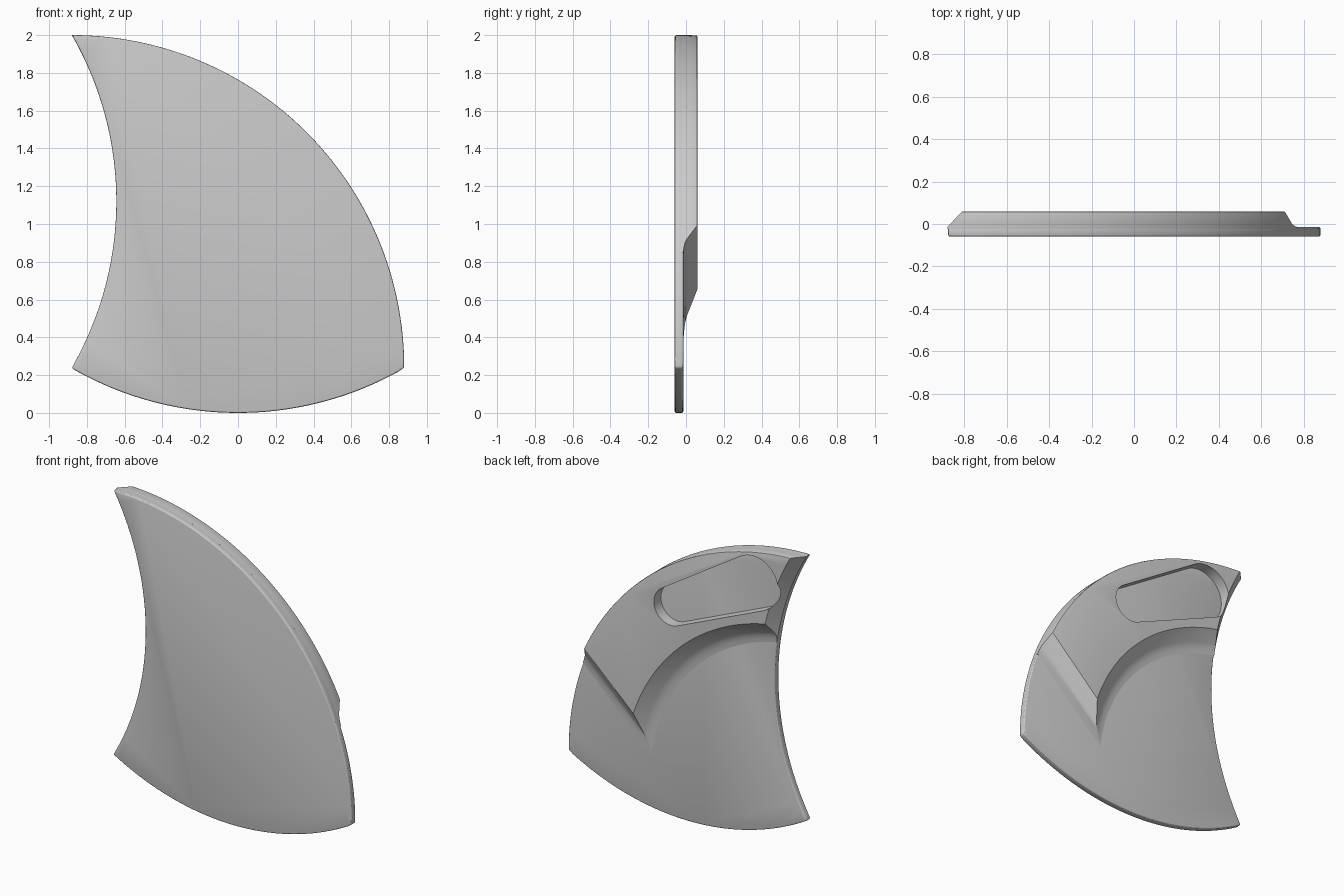
import bpy, bmesh
from math import sin, cos, acos, radians, pi, hypot, atan2

cube = bpy.data.objects.get("Cube")
if cube:
    bpy.data.objects.remove(cube)

R = 1.76                       # shared radius of the three outline arcs
CX, CZ = -0.88, 0.24           # lower left corner, centre of the outer arc
FRONT, DECK, BACK = -0.06, -0.014, 0.06

grey = bpy.data.materials.new("plain_grey")
grey.use_nodes = True
grey.diffuse_color = (0.6, 0.6, 0.6, 1)
grey.node_tree.nodes["Principled BSDF"].inputs["Base Color"].default_value = (0.6, 0.6, 0.6, 1)


def arc(cx, cz, r, a, b, n):
    """Points on an arc, angles in radians, both ends included."""
    return [(cx + r * cos(a + (b - a) * i / n), cz + r * sin(a + (b - a) * i / n))
            for i in range(n + 1)]


def loft(name, rings):
    """Closed solid through rings of (x, z) points, each at its own y."""
    bm = bmesh.new()
    loops = [[bm.verts.new((x, y, z)) for x, z in pts] for y, pts in rings]
    for low, high in zip(loops, loops[1:]):
        for i in range(len(low)):
            j = (i + 1) % len(low)
            bm.faces.new((low[i], low[j], high[j], high[i]))
    bm.faces.new(loops[0])
    bm.faces.new(loops[-1])
    bmesh.ops.recalc_face_normals(bm, faces=bm.faces)
    mesh = bpy.data.meshes.new(name)
    bm.to_mesh(mesh)
    bm.free()
    mesh.materials.append(grey)
    obj = bpy.data.objects.new(name, mesh)
    bpy.context.collection.objects.link(obj)
    return obj


def finish(obj, mod=None):
    """Apply the modifier and shade smooth, keeping crisp edges."""
    bpy.ops.object.select_all(action='DESELECT')
    obj.select_set(True)
    bpy.context.view_layer.objects.active = obj
    if mod:
        bpy.ops.object.modifier_apply(modifier=mod.name)
    bpy.ops.object.shade_smooth_by_angle(angle=radians(25))


# Thin plate: outer arc, concave left arc and bottom arc
bottom = acos(0.5)
outline = (arc(CX, CZ, R, 0, pi / 2, 72)[:-1]
           + arc(CX - R * cos(pi / 6), 1.12, R, pi / 6, -pi / 6, 48)[:-1]
           + arc(0, R, R, -pi / 2 - pi / 6, -pi / 2 + pi / 6, 48)[:-1])
plate = loft("base_plate", [(FRONT, outline), (DECK, outline)])
bevel = plate.modifiers.new("rounded_rim", 'BEVEL')
bevel.width = 0.01
bevel.segments = 3
bevel.limit_method = 'ANGLE'
finish(plate, bevel)


# Raised band: polar section bounded by a slanted end and the concave side
def end_angle(r, slope):
    return radians(-46.8) + acos((0.539 + slope) / r)


def side_angle(r, inset):
    return acos(((R + inset) ** 2 - r * r - R * R) / (2 * R * r)) - pi / 6


def band_ring(slope, inset, outer):
    inner = 1.295 - slope
    steps = 20
    side = []
    for i in range(1, steps):
        r = inner + (outer - inner) * i / steps
        t = side_angle(r, inset)
        side.append((CX + r * cos(t), CZ + r * sin(t)))
    return (arc(CX, CZ, inner, end_angle(inner, slope), side_angle(inner, inset), 48) + side
            + arc(CX, CZ, outer, side_angle(outer, inset), end_angle(outer, slope), 60))


# Levels: y, spread of the slope (filleted at the foot), outer radius
levels = [(DECK - 0.01, 0.145, R), (DECK, 0.145, R), (-0.011, 0.12, R), (-0.005, 0.095, R),
          (0.005, 0.075, R), (0.052, 0.011, R), (0.0577, 0.003, R - 0.0023), (BACK, 0, R - 0.008)]
rings = []
for y, slope, outer in levels:
    inset = 0.06 * max(0, y - DECK) / (BACK - DECK)
    rings.append((y, band_ring(slope, inset, outer)))
band = loft("raised_band", rings)

# Tapered pocket through the band, a slot between a large and a small circle
bx, bz, br = -0.54, 1.76, 0.18
sx, sz, sr = 0.07, 1.44, 0.125
axis = atan2(sz - bz, sx - bx)
half = acos((br - sr) / hypot(sx - bx, sz - bz))
slot = (arc(sx, sz, sr, axis - half, axis + half, 24)
        + arc(bx, bz, br, axis + half, axis + 2 * pi - half, 40))
cutter = loft("pocket_cutter", [(-0.1, slot), (0.1, slot)])
cutter.hide_render = True
cut = band.modifiers.new("pocket", 'BOOLEAN')
cut.operation = 'DIFFERENCE'
cut.solver = 'EXACT'
cut.object = cutter
finish(band, cut)
bpy.data.objects.remove(cutter)
